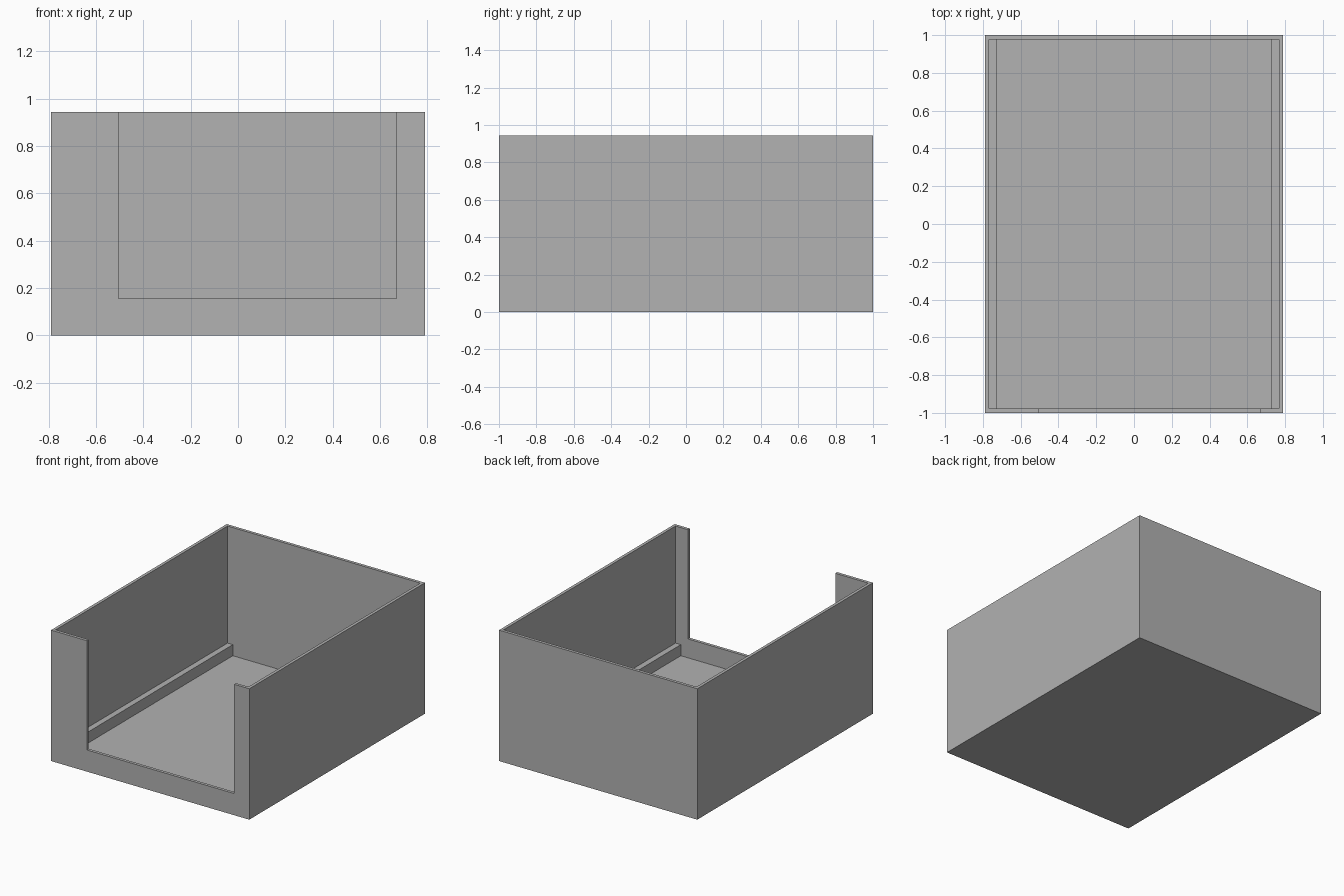
import bpy
import bmesh
from mathutils import Vector

if "Cube" in bpy.data.objects:
    bpy.data.objects.remove(bpy.data.objects["Cube"], do_unlink=True)

HALF_X, HALF_Y, HEIGHT = 0.79, 1.0, 0.943
WALL, FLOOR = 0.022, 0.02
IN_X, IN_Y = HALF_X - WALL, HALF_Y - WALL
LEDGE_WIDTH, LEDGE_TOP = 0.042, 0.10
ABOVE = HEIGHT + 0.2

grey = bpy.data.materials.new("plain grey")
grey.use_nodes = True
colour = (0.445, 0.445, 0.445, 1.0)
grey.diffuse_color = colour
grey.node_tree.nodes["Principled BSDF"].inputs["Base Color"].default_value = colour


def box(name, low, high):
    """Axis-aligned box between two corners."""
    low, high = Vector(low), Vector(high)
    bm = bmesh.new()
    bmesh.ops.create_cube(bm, size=1)
    for v in bm.verts:
        v.co = (low + high) / 2 + v.co * (high - low)
    mesh = bpy.data.meshes.new(name)
    bm.to_mesh(mesh)
    bm.free()
    mesh.materials.append(grey)
    obj = bpy.data.objects.new(name, mesh)
    bpy.context.collection.objects.link(obj)
    return obj


def cut(target, cutter):
    """Subtract the cutter and discard it."""
    cutter.hide_render = True
    mod = target.modifiers.new("cut", "BOOLEAN")
    mod.operation = "DIFFERENCE"
    mod.solver = "EXACT"
    mod.object = cutter
    bpy.context.view_layer.objects.active = target
    bpy.ops.object.modifier_apply(modifier=mod.name)
    bpy.data.objects.remove(cutter, do_unlink=True)


# Open tray with thin walls
tray = box("tray", (-HALF_X, -HALF_Y, 0), (HALF_X, HALF_Y, HEIGHT))
cut(tray, box("cavity_cutter", (-IN_X, -IN_Y, FLOOR), (IN_X, IN_Y, ABOVE)))

# Off-centre opening in the front wall
cut(tray, box("opening_cutter", (-0.505, -1.2, 0.156), (0.67, -0.9, ABOVE)))

# Low ledges along the inside of both side walls
for side, name in ((-1, "right_ledge"), (1, "left_ledge")):
    xs = sorted((side * IN_X, side * (IN_X - LEDGE_WIDTH)))
    box(name, (xs[0], -IN_Y, FLOOR), (xs[1], IN_Y, LEDGE_TOP))
